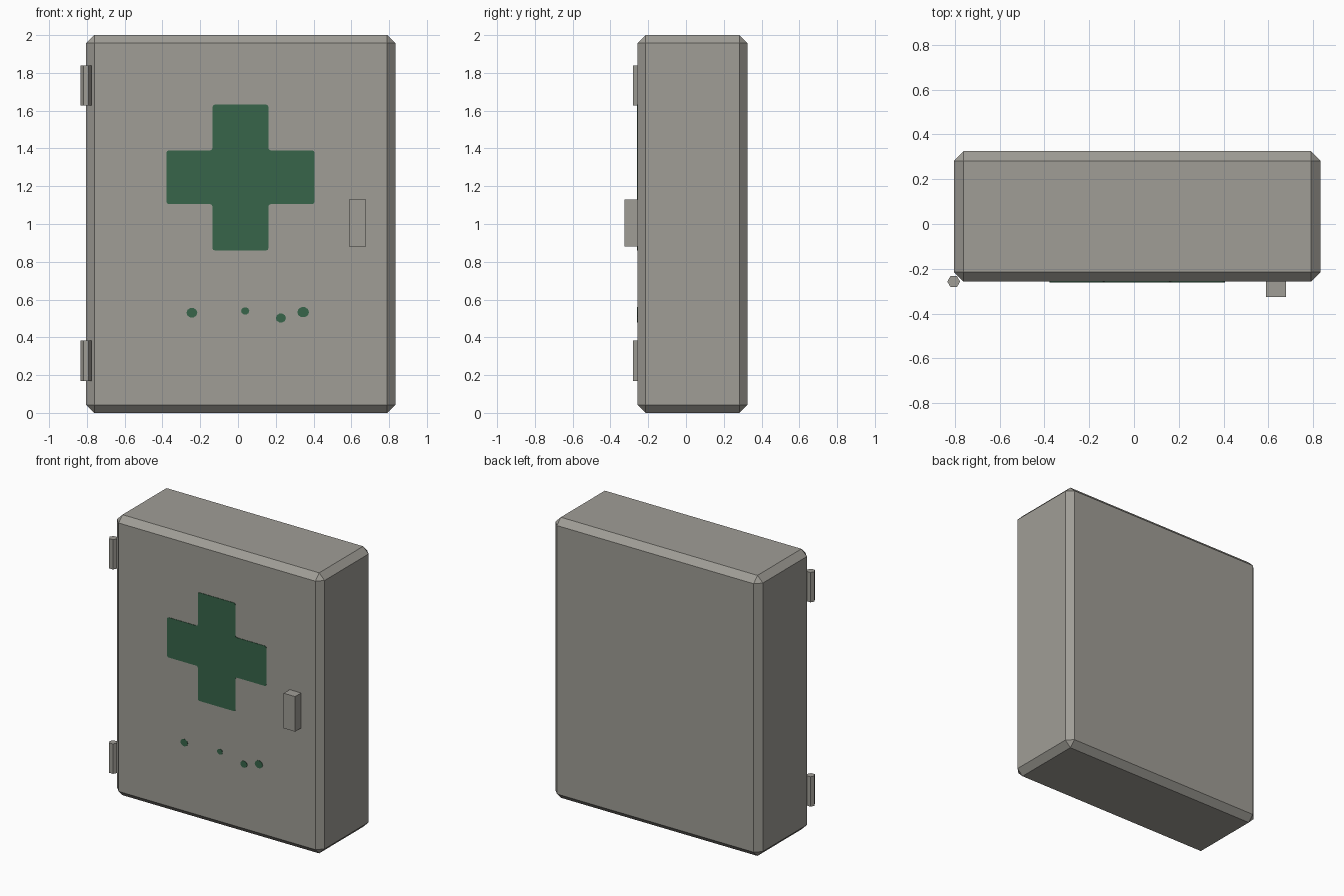
import bpy, bmesh, math
from mathutils import Matrix

if "Cube" in bpy.data.objects:
    bpy.data.objects.remove(bpy.data.objects["Cube"])


def material(name, rgb):
    m = bpy.data.materials.new(name)
    m.diffuse_color = (*rgb, 1.0)
    m.use_nodes = True
    m.node_tree.nodes["Principled BSDF"].inputs["Base Color"].default_value = m.diffuse_color
    return m


GREY = material("warm_grey_metal", (0.35, 0.338, 0.305))
GREEN = material("dark_green_paint", (0.038, 0.13, 0.068))
FRONT = -0.257  # y of the front face


def finish(name, bm, mat):
    bmesh.ops.recalc_face_normals(bm, faces=bm.faces)
    me = bpy.data.meshes.new(name)
    bm.to_mesh(me)
    bm.free()
    me.materials.append(mat)
    ob = bpy.data.objects.new(name, me)
    bpy.context.collection.objects.link(ob)
    return ob


def box(name, lo, hi, mat, bevel=0.0):
    bm = bmesh.new()
    size = [b - a for a, b in zip(lo, hi)]
    mid = [(a + b) / 2 for a, b in zip(lo, hi)]
    bmesh.ops.create_cube(bm, size=1.0, matrix=Matrix.Translation(mid) @ Matrix.Diagonal((*size, 1)))
    if bevel:
        bmesh.ops.bevel(bm, geom=bm.edges[:], offset=bevel, segments=1, affect='EDGES')
    return finish(name, bm, mat)


def plate(name, outline, mat, round_corner=0.0, thick=0.003):
    """Thin painted plate lying on the front face, outline in (x, z)."""
    bm = bmesh.new()
    face = bm.faces.new([bm.verts.new((x, FRONT + 0.001, z)) for x, z in outline])
    if round_corner:
        bmesh.ops.bevel(bm, geom=bm.verts[:], offset=round_corner, segments=2,
                        profile=0.5, affect='VERTICES')
    ext = bmesh.ops.extrude_face_region(bm, geom=bm.faces[:])
    moved = [v for v in ext["geom"] if isinstance(v, bmesh.types.BMVert)]
    bmesh.ops.translate(bm, verts=moved, vec=(0, -thick - 0.001, 0))
    return finish(name, bm, mat)


# Cabinet body with chamfered edges
box("cabinet_body", (-0.804, FRONT, 0.0), (0.833, 0.325, 2.0), GREY, bevel=0.043)

# Door handle
box("door_handle", (0.588, -0.325, 0.88), (0.678, FRONT + 0.005, 1.13), GREY)

# Hexagonal hinge pins on the left front edge
for name, z0 in (("lower_hinge", 0.17), ("upper_hinge", 1.627)):
    bm = bmesh.new()
    bmesh.ops.create_cone(bm, cap_ends=True, segments=6, radius1=0.0285, radius2=0.0285, depth=0.213,
                          matrix=Matrix.Translation((-0.8045, FRONT, z0 + 0.1065))
                          @ Matrix.Rotation(math.radians(30), 4, 'Z'))
    # turn so that two corners point along x
    top = max(bm.verts, key=lambda v: v.co.x)
    ang = math.atan2(top.co.y - FRONT, top.co.x + 0.8045)
    bmesh.ops.rotate(bm, verts=bm.verts, cent=(-0.8045, FRONT, 0),
                     matrix=Matrix.Rotation(-ang, 3, 'Z'))
    finish(name, bm, GREY)

# Green cross
x0, x1, x2, x3 = -0.378, -0.135, 0.161, 0.405
z0, z1, z2, z3 = 0.86, 1.105, 1.39, 1.632
plate("green_cross", [(x1, z0), (x2, z0), (x2, z1), (x3, z1), (x3, z2), (x2, z2),
                      (x2, z3), (x1, z3), (x1, z2), (x0, z2), (x0, z1), (x1, z1)],
      GREEN, round_corner=0.012)

# Small paint spots below the cross
for i, (x, z, r) in enumerate([(-0.244, 0.53, 0.029), (0.038, 0.54, 0.022),
                               (0.227, 0.502, 0.027), (0.345, 0.533, 0.031)]):
    pts = [(x + r * math.cos(k * math.tau / 10), z + 0.9 * r * math.sin(k * math.tau / 10))
           for k in range(10)]
    plate(f"paint_spot_{i + 1}", pts, GREEN)
